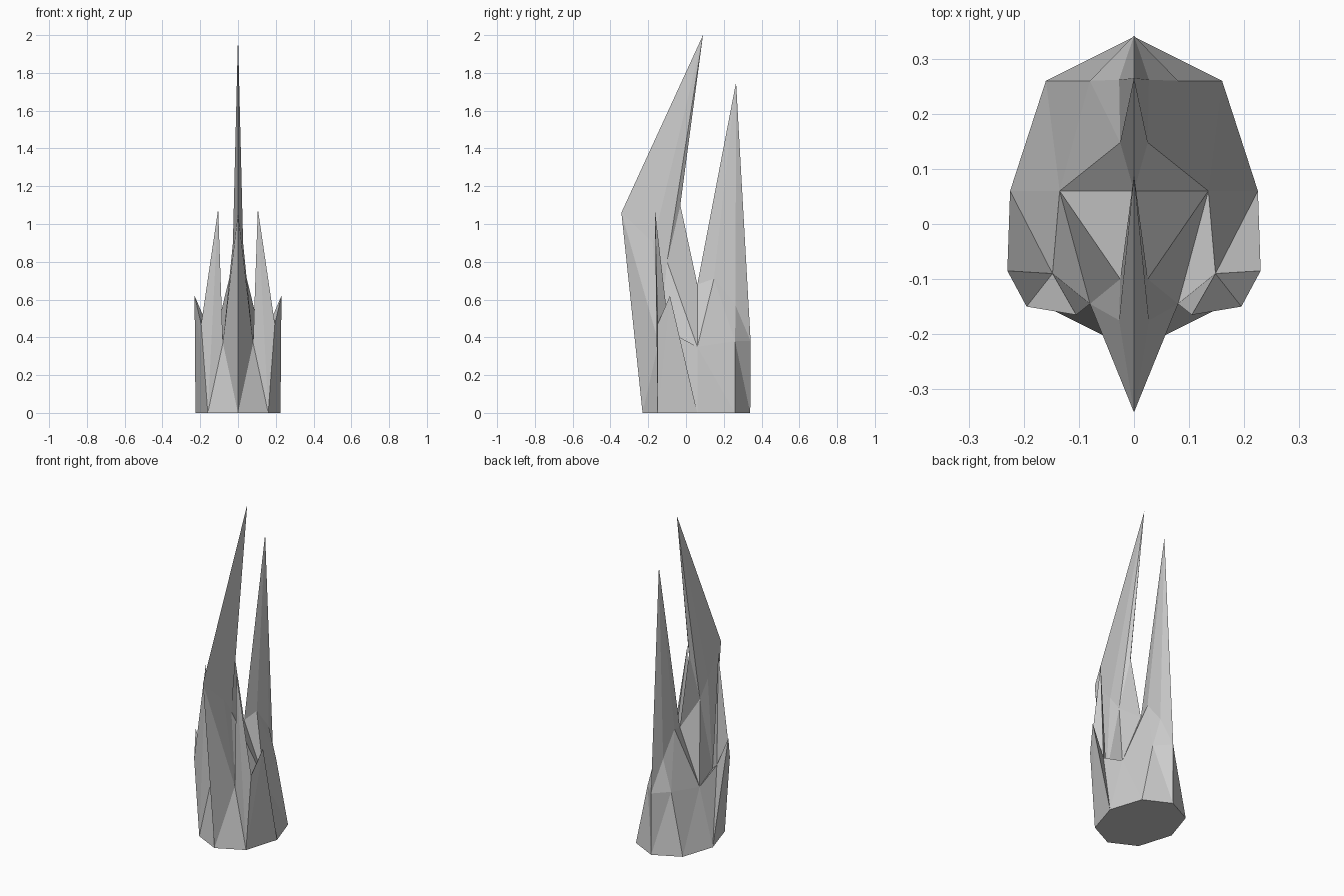
import bpy, bmesh

if "Cube" in bpy.data.objects:
    bpy.data.objects.remove(bpy.data.objects["Cube"])

# Key points of the +x half: outer base ring, spike tips and notches
P = {
    # base ring, front to back
    'A': (0, -.23, 0), 'Q': (.16, -.15, 0), 'L': (.225, .06, 0),
    'K': (.16, .26, 0), 'Z': (0, .34, 0),
    # tall front spike
    'B': (0, -.342, 1.06), 'C': (.08, -.145, .37), 'D': (.027, -.175, .9),
    'T': (0, .09, 2), 'E': (.025, -.1, .8), 'F': (0, -.03, 1.1),
    # valley between the spikes
    'G': (.135, .06, .35), 'H': (0, .06, .68),
    # back spike
    'M': (0, .342, .38), 'c': (.08, .26, .38), 'd': (.027, .262, .57),
    't': (0, .265, 1.75), 'e': (.025, .148, .71), 'f': (0, .14, 1.1),
    # side splinters
    'U': (.105, -.165, 1.08), 'N': (.148, -.09, .43),
    'P': (.195, -.15, .47), 'S': (.23, -.085, .62),
}

FRONT_SPIKE = "ABC BDC BTD DTE ETF CDE CEG GEH EFH"
BACK_SPIKE = "ZMc Mdc Mtd dte etf cde ceG GeH efH"
SPLINTERS = "QPU QUC UNC UPN NGC LSQ SPQ LNS SNP"
WALL = "AQC ZcK KcG KGL LGN"
BASE = "AQLKZ"

bm = bmesh.new()


def build_half(sign):
    """Adds one half of the stump, mirrored when sign is -1."""
    v = {k: bm.verts.new((sign * x, y, z)) for k, (x, y, z) in P.items()}
    for part in (FRONT_SPIKE, BACK_SPIKE, SPLINTERS, WALL, BASE):
        for face in part.split():
            bm.faces.new([v[k] for k in face])


build_half(1)
build_half(-1)

# Weld the halves along the middle and join the two base halves
bmesh.ops.remove_doubles(bm, verts=bm.verts, dist=1e-4)
bmesh.ops.dissolve_edges(
    bm, edges=[e for e in bm.edges
               if all(abs(w.co.x) < 1e-4 and w.co.z < 1e-4 for w in e.verts)])
bmesh.ops.recalc_face_normals(bm, faces=bm.faces)

mesh = bpy.data.meshes.new("splintered_stump")
bm.to_mesh(mesh)
bm.free()
obj = bpy.data.objects.new("splintered_stump", mesh)
bpy.context.collection.objects.link(obj)
